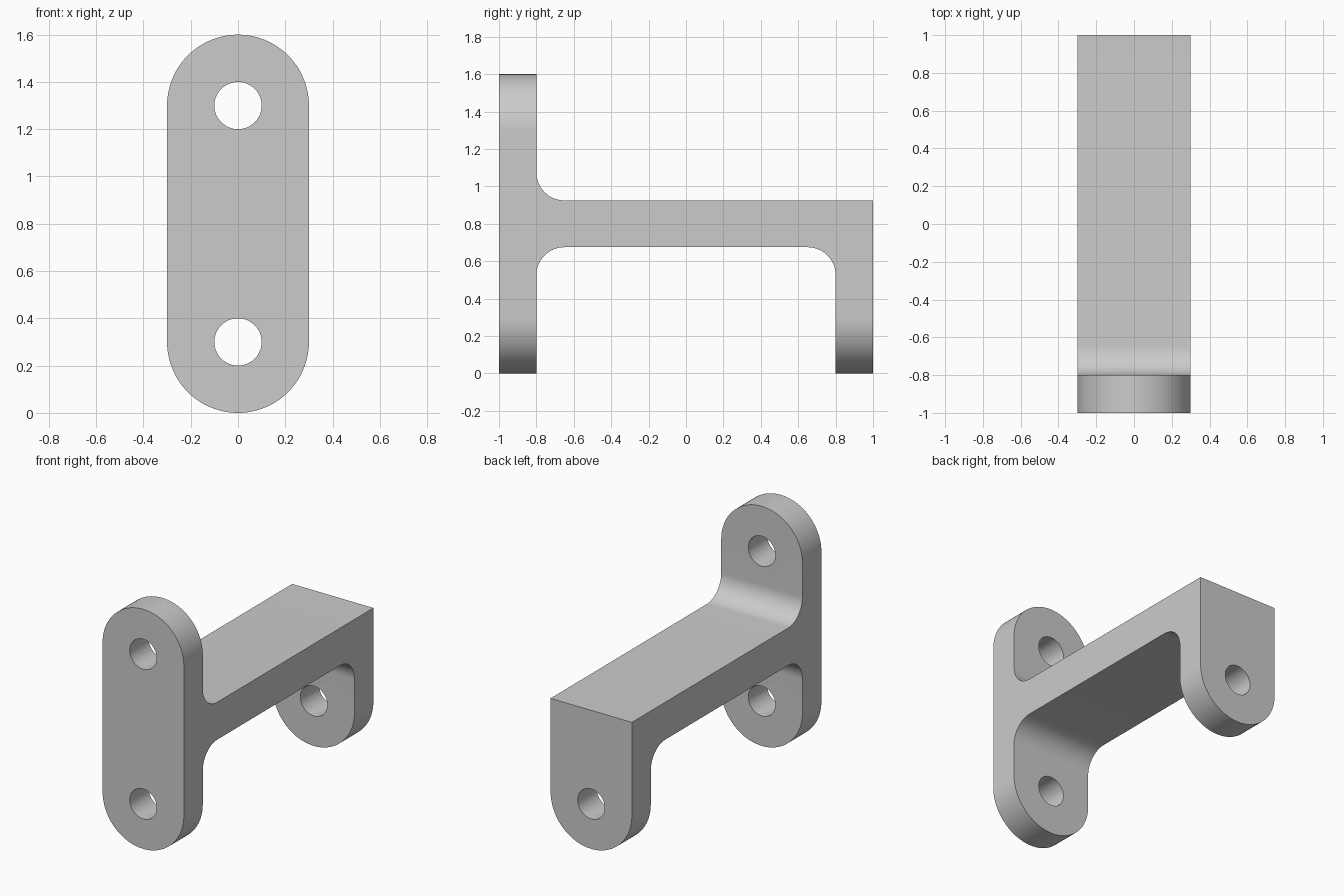
import bpy
import bmesh
from math import radians, sin, cos, pi

cube = bpy.data.objects.get("Cube")
if cube:
    bpy.data.objects.remove(cube, do_unlink=True)

HALF_WIDTH = 0.3
FILLET = 0.15
HOLE_RADIUS = 0.1
LOW, HIGH = 0.3, 1.3             # hole heights
WEB_BOTTOM, WEB_TOP = 0.675, 0.925


def arc(a, b, radius, start, end, steps):
    """Points along an arc, angles in degrees."""
    angles = [radians(start + (end - start) * i / steps) for i in range(steps + 1)]
    return [(a + radius * cos(t), b + radius * sin(t)) for t in angles]


def prism(name, points, depth, axis):
    """Extrude a closed outline symmetrically along x or y."""
    def place(p, d):
        return (d, p[0], p[1]) if axis == "x" else (p[0], d, p[1])
    bm = bmesh.new()
    face = bm.faces.new([bm.verts.new(place(p, -depth)) for p in points])
    moved = bmesh.ops.extrude_face_region(bm, geom=[face])["geom"]
    for v in moved:
        if isinstance(v, bmesh.types.BMVert):
            v.co["xy".index(axis)] = depth
    bmesh.ops.recalc_face_normals(bm, faces=bm.faces)
    mesh = bpy.data.meshes.new(name)
    bm.to_mesh(mesh)
    bm.free()
    obj = bpy.data.objects.new(name, mesh)
    bpy.context.collection.objects.link(obj)
    return obj


def cut(target, tool, operation):
    """Apply a boolean and discard its helper."""
    mod = target.modifiers.new(tool.name, "BOOLEAN")
    mod.operation, mod.object, mod.solver = operation, tool, "EXACT"
    bpy.ops.object.modifier_apply(modifier=mod.name)
    bpy.data.objects.remove(tool, do_unlink=True)


# Side profile: tall front plate, web and short rear plate with filleted corners
inner = 0.8
near = -inner + FILLET
profile = [(-1, 0), (-inner, 0)]
profile += arc(near, WEB_BOTTOM - FILLET, FILLET, 180, 90, 16)
profile += arc(-near, WEB_BOTTOM - FILLET, FILLET, 90, 0, 16)
profile += [(inner, 0), (1, 0), (1, WEB_TOP)]
profile += arc(near, WEB_TOP + FILLET, FILLET, 270, 180, 16)
profile += [(-inner, 1.6), (-1, 1.6)]
bracket = prism("bracket", profile, HALF_WIDTH + 0.1, "x")
bpy.context.view_layer.objects.active = bracket
bracket.select_set(True)

# Rounded plate ends
outline = arc(0, HIGH, HALF_WIDTH, 0, 180, 48) + arc(0, LOW, HALF_WIDTH, 180, 360, 48)
cut(bracket, prism("rounded_outline", outline, 1.2, "y"), "INTERSECT")

# Bolt holes
for height in (LOW, HIGH):
    circle = arc(0, height, HOLE_RADIUS, 0, 360, 48)[:-1]
    cut(bracket, prism("bolt_hole", circle, 1.3, "y"), "DIFFERENCE")

# Plain grey finish
grey = bpy.data.materials.new("grey")
grey.use_nodes = True
colour = (0.6, 0.6, 0.6, 1)
grey.diffuse_color = colour
grey.node_tree.nodes["Principled BSDF"].inputs["Base Color"].default_value = colour
bracket.data.materials.clear()
bracket.data.materials.append(grey)
for poly in bracket.data.polygons:
    poly.material_index = 0

bpy.ops.object.shade_smooth_by_angle(angle=radians(30))
